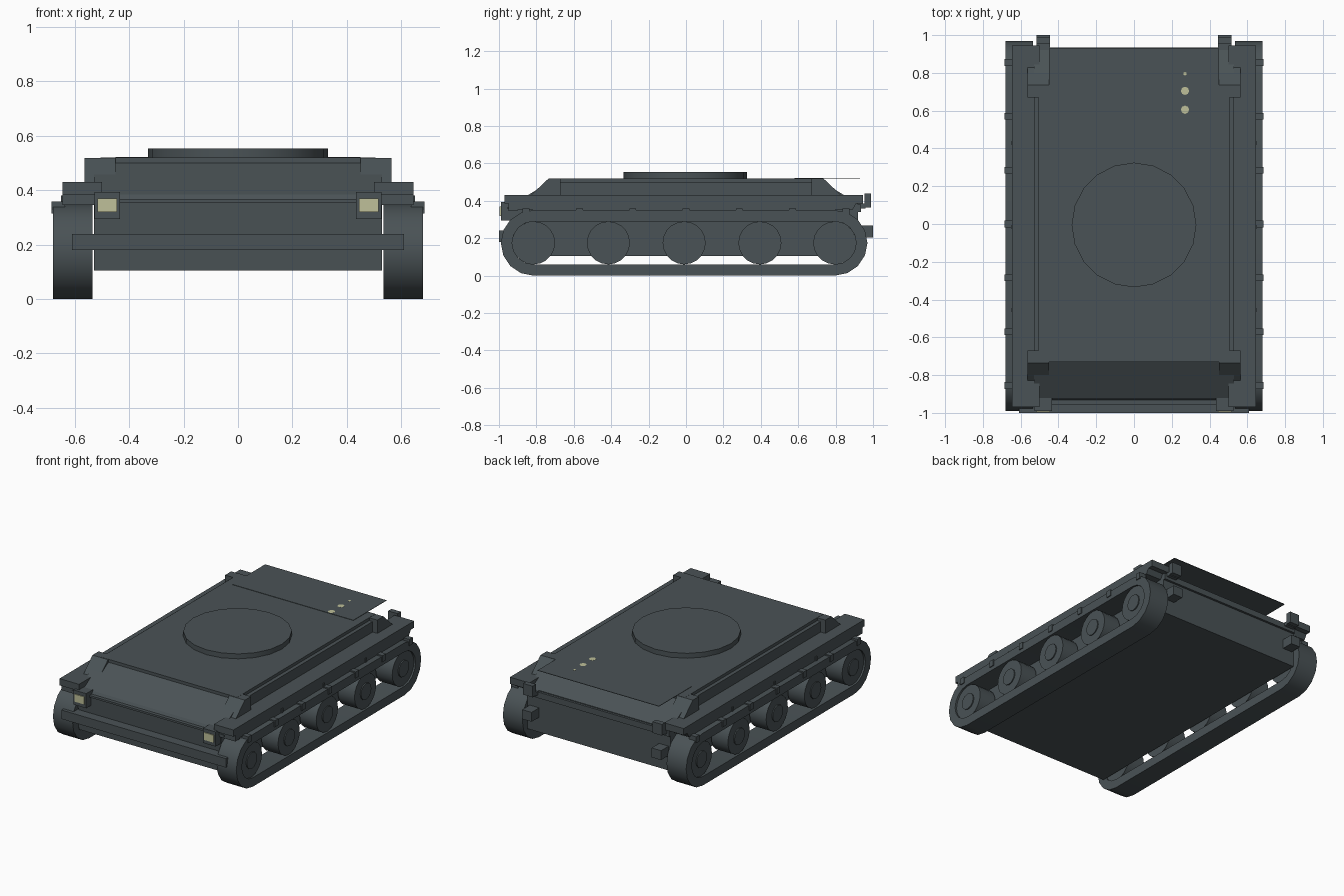
import bpy, bmesh, math

if "Cube" in bpy.data.objects:
    bpy.data.objects.remove(bpy.data.objects["Cube"])

def material(name, rgb):
    m = bpy.data.materials.new(name)
    m.diffuse_color = (*rgb, 1)
    m.use_nodes = True
    m.node_tree.nodes["Principled BSDF"].inputs["Base Color"].default_value = m.diffuse_color
    return m

GREY = material("dark_slate_grey", (0.068, 0.085, 0.092))
CREAM = material("pale_cream", (0.52, 0.53, 0.32))

def finish(name, bm, mat, smooth=False):
    bmesh.ops.recalc_face_normals(bm, faces=bm.faces)
    me = bpy.data.meshes.new(name)
    bm.to_mesh(me)
    bm.free()
    ob = bpy.data.objects.new(name, me)
    me.materials.append(mat)
    bpy.context.collection.objects.link(ob)
    if smooth:
        bpy.ops.object.select_all(action='DESELECT')
        ob.select_set(True)
        bpy.context.view_layer.objects.active = ob
        bpy.ops.object.shade_smooth_by_angle(angle=math.radians(35))
    return ob

def extrude_x(name, x0, x1, profile, mat=GREY, smooth=False):
    """Extrude a closed (y, z) outline from x0 to x1."""
    bm = bmesh.new()
    a, b = [[bm.verts.new((x, y, z)) for y, z in profile] for x in (x0, x1)]
    n = len(a)
    bm.faces.new(a)
    bm.faces.new(b)
    for i in range(n):
        j = (i + 1) % n
        bm.faces.new((a[i], a[j], b[j], b[i]))
    return finish(name, bm, mat, smooth)

def box(name, x0, x1, y0, y1, z0, z1, mat=GREY):
    return extrude_x(name, x0, x1, [(y0, z0), (y1, z0), (y1, z1), (y0, z1)], mat)

def pair(name, fn, x0, x1, *args, **kw):
    for side, s in (("right", 1), ("left", -1)):
        fn(f"{side}_{name}", s * x0, s * x1, *args, **kw)

def circle(cy, cz, r, n):
    return [(cy + r * math.cos(2 * math.pi * i / n), cz + r * math.sin(2 * math.pi * i / n)) for i in range(n)]

def stadium(r, n=8):
    pts = []
    for cy, start in ((0.795, -90), (-0.815, 90)):
        for i in range(n + 1):
            a = math.radians(start + 180 * i / n)
            pts.append((cy + r * math.cos(a), 0.175 + r * math.sin(a)))
    return pts

def track(name, x0, x1):
    # closed belt with an open middle
    bm = bmesh.new()
    rings = [[bm.verts.new((x, y, z)) for y, z in stadium(r)]
             for x, r in ((x0, 0.175), (x1, 0.175), (x1, 0.115), (x0, 0.115))]
    n = len(rings[0])
    for k in range(4):
        a, b = rings[k], rings[(k + 1) % 4]
        for i in range(n):
            j = (i + 1) % n
            bm.faces.new((a[i], a[j], b[j], b[i]))
    return finish(name, bm, GREY, True)

def disc(name, x, y, z0, z1, r, n, mat=GREY, smooth=False):
    bm = bmesh.new()
    bmesh.ops.create_cone(bm, cap_ends=True, segments=n, radius1=r, radius2=r, depth=z1 - z0)
    bmesh.ops.translate(bm, verts=bm.verts, vec=(x, y, (z0 + z1) / 2))
    return finish(name, bm, mat, smooth)

# running gear
pair("track", track, 0.535, 0.68)
for i, y in enumerate((-0.815, -0.415, -0.01, 0.395, 0.795)):
    pair(f"wheel_{i + 1}", extrude_x, 0.545, 0.668, circle(y, 0.175, 0.115, 20), smooth=True)
    pair(f"hub_{i + 1}", extrude_x, 0.66, 0.675, circle(y, 0.175, 0.055, 12), smooth=True)

# lower hull with sloping nose and tail
extrude_x("lower_hull", -0.53, 0.53, [(-0.93, 0.105), (0.92, 0.105), (0.92, 0.385), (0.73, 0.50),
                                      (-0.73, 0.50), (-0.92, 0.385), (-0.94, 0.355)])
# upper hull box and roof plate
box("upper_hull", -0.505, 0.505, -0.73, 0.735, 0.42, 0.50)
box("roof_plate", -0.505, 0.505, -0.73, 0.735, 0.495, 0.52)
disc("turret_ring", 0, -0.005, 0.515, 0.553, 0.33, 20, smooth=True)

# corner gussets beside the end slopes
for end, s in (("front", -1), ("rear", 1)):
    pair(f"{end}_gusset", extrude_x, 0.45, 0.565,
         [(s * 0.67, 0.42), (s * 0.84, 0.42), (s * 0.735, 0.519), (s * 0.67, 0.519)])

# fenders with thinner tips and side clips
pair("fender", extrude_x, 0.50, 0.645, [(-0.97, 0.385), (-0.92, 0.385), (-0.90, 0.352),
     (0.89, 0.352), (0.91, 0.385), (0.945, 0.385), (0.945, 0.43), (-0.97, 0.43)])
pair("fender_front_drop", box, 0.525, 0.645, -0.95, -0.90, 0.345, 0.39)
for i in range(7):
    y = -0.855 + i * 0.285
    pair(f"fender_clip_{i + 1}", box, 0.635, 0.686, y - 0.018, y + 0.018, 0.315, 0.358)
for i, y in enumerate((-0.455, -0.015, 0.43)):
    pair(f"fender_latch_{i + 1}", box, 0.64, 0.65, y - 0.008, y + 0.008, 0.352, 0.38)

# nose strip and bumper
box("nose_strip", -0.565, 0.565, -0.955, -0.92, 0.355, 0.368)
box("front_bumper", -0.61, 0.61, -1.0, -0.93, 0.18, 0.24)

# headlights
pair("headlight_housing", box, 0.433, 0.527, -0.99, -0.92, 0.295, 0.393)
pair("headlight_lens", box, 0.445, 0.516, -0.996, -0.985, 0.32, 0.37, CREAM)

# rear lights, hooks and mounts
pair("rear_light", box, 0.445, 0.515, 0.955, 0.99, 0.365, 0.44)
pair("rear_light_mount", box, 0.445, 0.515, 0.88, 0.96, 0.36, 0.385)
pair("tow_hook", box, 0.445, 0.515, 0.91, 1.0, 0.205, 0.268)
box("rear_strip", -0.53, 0.53, 0.91, 0.935, 0.34, 0.38)

# thin engine deck sheet with small marks
box("rear_deck_sheet", -0.45, 0.45, 0.58, 0.93, 0.5195, 0.5225)
for i, (y, r) in enumerate(((0.605, 0.022), (0.705, 0.022), (0.795, 0.009))):
    disc(f"deck_mark_{i + 1}", 0.27, y, 0.520, 0.5228, r, 8, CREAM)
